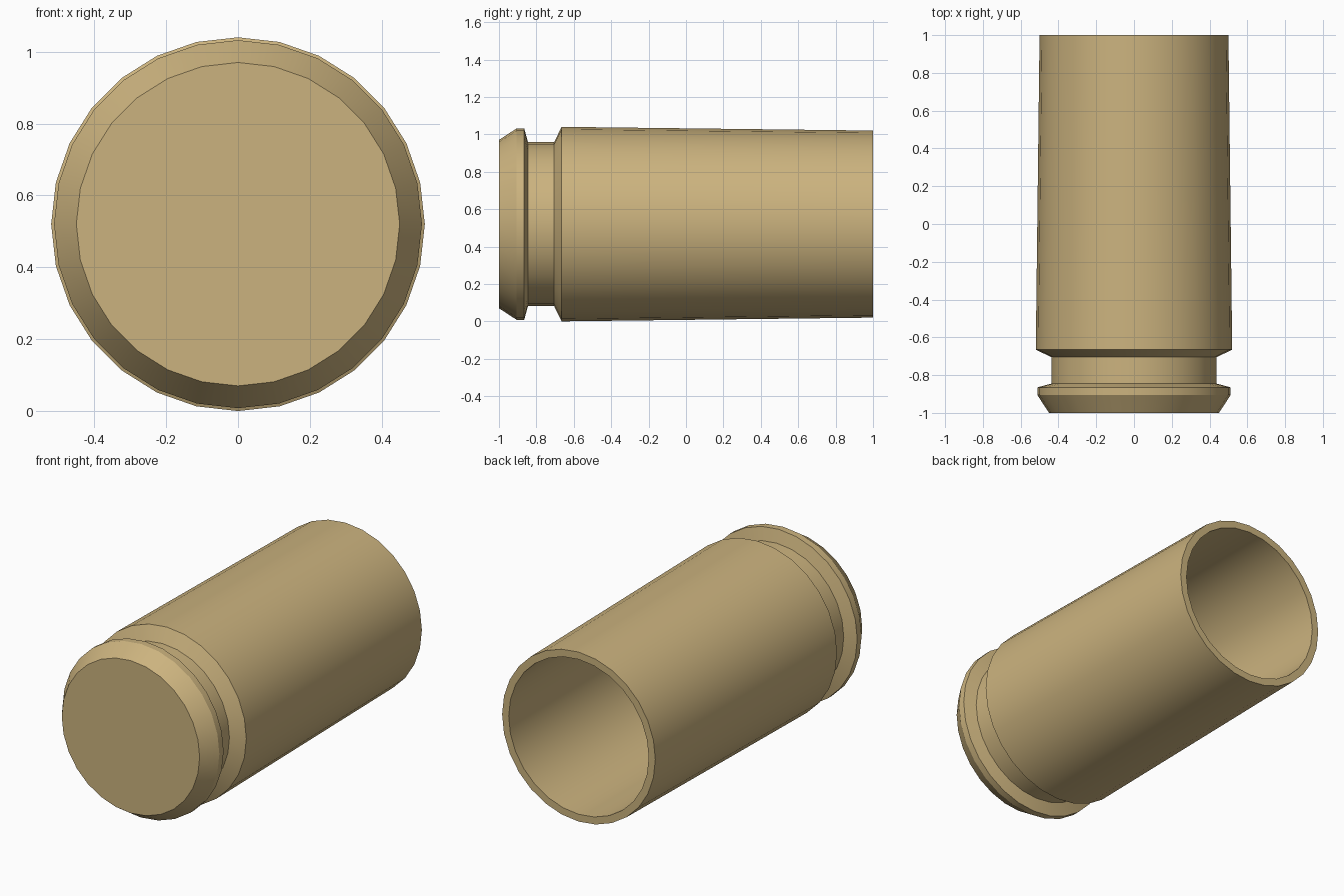
import bpy, bmesh, math

if "Cube" in bpy.data.objects:
    bpy.data.objects.remove(bpy.data.objects["Cube"])

SIDES = 28
CENTRE_Z = 0.52

# Profile (y, radius): base, rim, extractor groove, tapered wall, mouth, bore
profile = [(-1.0, 0.45), (-0.905, 0.512), (-0.865, 0.512), (-0.845, 0.438),
           (-0.705, 0.438), (-0.665, 0.52), (1.0, 0.50),
           (1.0, 0.457), (-0.62, 0.457)]

# Casing lathed about the y axis
bm = bmesh.new()
rings = []
for y, r in profile:
    rings.append([bm.verts.new((r * math.sin(2 * math.pi * i / SIDES), y,
                                CENTRE_Z + r * math.cos(2 * math.pi * i / SIDES)))
                  for i in range(SIDES)])
for a, b in zip(rings, rings[1:]):
    for i in range(SIDES):
        j = (i + 1) % SIDES
        bm.faces.new((a[i], a[j], b[j], b[i]))

# Closed base and bore floor
bm.faces.new(rings[0])
bm.faces.new(rings[-1])
bmesh.ops.recalc_face_normals(bm, faces=bm.faces)

mesh = bpy.data.meshes.new("casing")
bm.to_mesh(mesh)
bm.free()
casing = bpy.data.objects.new("casing", mesh)
bpy.context.collection.objects.link(casing)

# Brass colour
brass = bpy.data.materials.new("brass")
brass.diffuse_color = (0.60, 0.45, 0.21, 1)
brass.use_nodes = True
brass.node_tree.nodes["Principled BSDF"].inputs["Base Color"].default_value = brass.diffuse_color
mesh.materials.append(brass)

# Smooth barrel with crisp rims
bpy.context.view_layer.objects.active = casing
casing.select_set(True)
bpy.ops.object.shade_smooth_by_angle(angle=math.radians(30))
